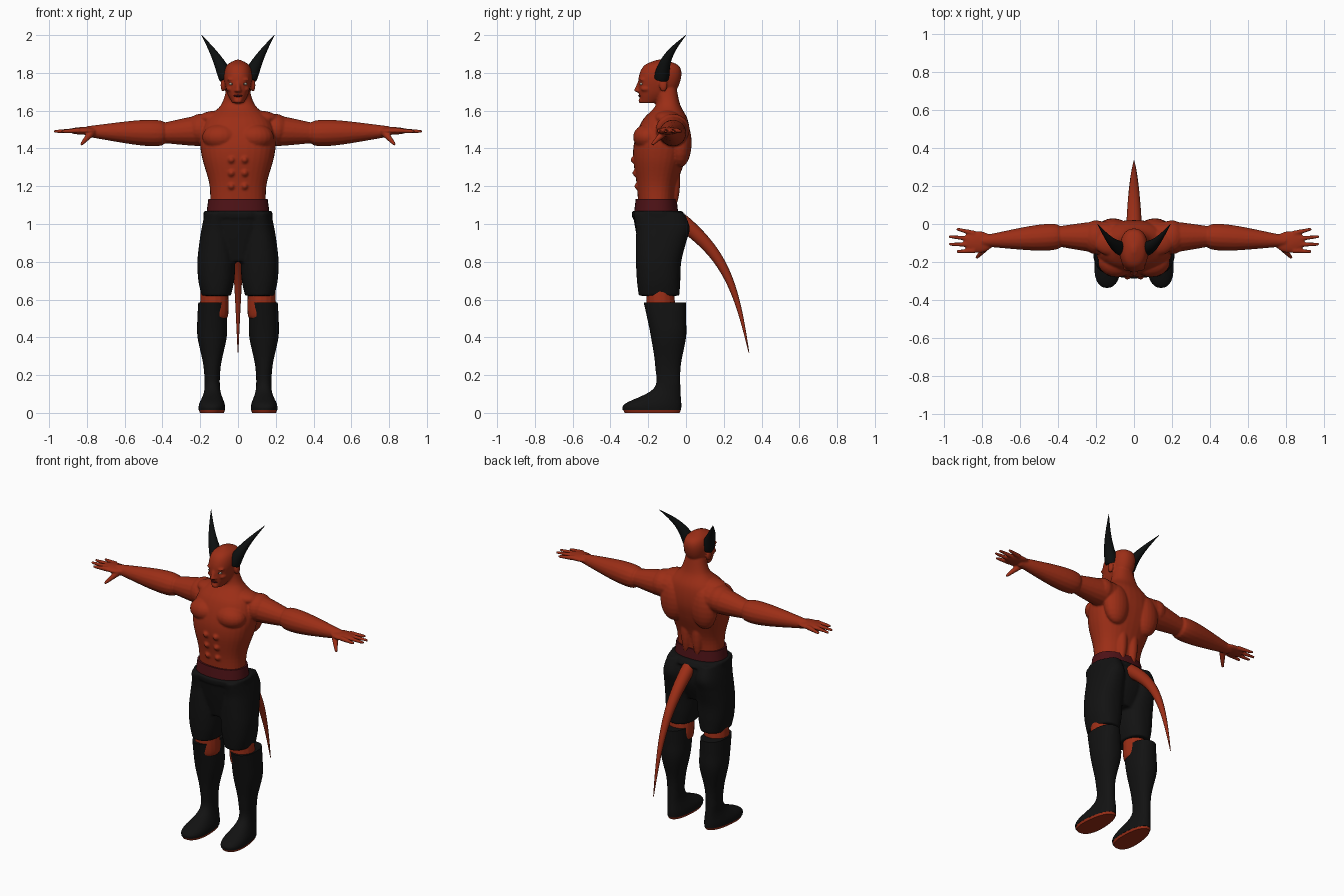
import bpy, bmesh, math
from mathutils import Vector, Matrix

cube = bpy.data.objects.get("Cube")
if cube:
    bpy.data.objects.remove(cube)


def material(name, red, green, blue):
    mat = bpy.data.materials.new(name)
    mat.use_nodes = True
    mat.diffuse_color = (red, green, blue, 1)
    shader = mat.node_tree.nodes["Principled BSDF"]
    shader.inputs["Base Color"].default_value = (red, green, blue, 1)
    shader.inputs["Roughness"].default_value = 0.7
    return mat


skin_red = material("red skin", red=.33, green=.027, blue=.008)
cloth_black = material("black cloth", red=.006, green=.006, blue=.006)
horn_black = material("dark horn", red=.004, green=.005, blue=.005)
belt_red = material("dark red belt", red=.075, green=.006, blue=.008)
eye_pale = material("pale eye", red=.4, green=.34, blue=.27)
iris_brown = material("dark iris", red=.03, green=.02, blue=.015)


def spline(rows, steps=6):
    """Smoothly interpolate rows of numbers."""
    result = []
    for i in range(len(rows) - 1):
        before, after = rows[max(i - 1, 0)], rows[min(i + 2, len(rows) - 1)]
        for j in range(steps):
            t = j / steps
            result.append([
                q + t / 2 * (r - p + t * (2 * p - 5 * q + 4 * r - s + t * (3 * (q - r) + s - p)))
                for p, q, r, s in zip(before, rows[i], rows[i + 1], after)])
    return result + [rows[-1]]


def bridge(bm, rings):
    """Join rings of points into a closed tube."""
    loops = [[bm.verts.new(point) for point in ring] for ring in rings]
    for lower, upper in zip(loops, loops[1:]):
        for i in range(len(lower)):
            bm.faces.new((lower[i - 1], lower[i], upper[i], upper[i - 1]))
    bm.faces.new(loops[0][::-1])
    bm.faces.new(loops[-1])


def circle(count):
    return [(math.cos(math.tau * i / count), math.sin(math.tau * i / count)) for i in range(count)]


def loft(bm, rows, x=0, squareness=.87):
    """Upright form from rows of (height, half width, front, back)."""
    rings = []
    for z, half, front, back in spline(rows):
        middle, depth = (front + back) / 2, (back - front) / 2
        rings.append([(x + half * math.copysign(abs(c) ** squareness, c),
                       middle + depth * math.copysign(abs(s) ** squareness, s), z)
                      for c, s in circle(32)])
    bridge(bm, rings)


def limb(bm, start, end, radius, tip_radius, bulge=0, bend=(0, 0, 0), steps=20):
    """Tapered round limb, bulging near its start and bowed along bend."""
    start, end, bend = Vector(start), Vector(end), Vector(bend)
    rings = []
    for i in range(steps + 1):
        t = i / steps
        centre = start.lerp(end, t) + bend * math.sin(math.pi * t)
        along = end - start + bend * math.pi * math.cos(math.pi * t)
        side = along.cross(Vector((.5, 1, 0))).normalized()
        up = side.cross(along).normalized()
        size = radius + (tip_radius - radius) * t + bulge * math.sin(math.pi * math.sqrt(t))
        rings.append([centre + size * (c * side + s * up) for c, s in circle(16)])
    bridge(bm, rings)


def blob(bm, centre, radii):
    matrix = Matrix.Translation(centre) @ Matrix.Diagonal((*radii, 1))
    bmesh.ops.create_uvsphere(bm, u_segments=20, v_segments=12, radius=1, matrix=matrix)


def mirror(bm):
    copy = bmesh.ops.duplicate(bm, geom=bm.verts[:] + bm.edges[:] + bm.faces[:])["geom"]
    for item in copy:
        if isinstance(item, bmesh.types.BMVert):
            item.co.x *= -1


def finish(bm, name, mat, voxel=0):
    """Make the object, fusing overlapping forms when a voxel size is given."""
    bmesh.ops.recalc_face_normals(bm, faces=bm.faces[:])
    mesh = bpy.data.meshes.new(name)
    bm.to_mesh(mesh)
    bm.free()
    mesh.materials.append(mat)
    ob = bpy.data.objects.new(name, mesh)
    bpy.context.collection.objects.link(ob)
    bpy.ops.object.select_all(action="DESELECT")
    ob.select_set(True)
    bpy.context.view_layer.objects.active = ob
    bpy.ops.object.shade_smooth_by_angle(angle=math.radians(45))
    if voxel:
        fuse = ob.modifiers.new("fuse", "REMESH")
        fuse.mode = "VOXEL"
        fuse.voxel_size = voxel
        fuse.use_smooth_shade = True
        soften = ob.modifiers.new("soften", "SMOOTH")
        soften.iterations = 3


# Arms and hands
body = bmesh.new()
limb(body, start=(.1, -.07, 1.5), end=(.42, -.065, 1.48), radius=.065, tip_radius=.05, bulge=.022)
limb(body, start=(.38, -.065, 1.48), end=(.8, -.09, 1.49), radius=.05, tip_radius=.028, bulge=.025)
blob(body, centre=(.82, -.095, 1.493), radii=(.08, .058, .02))
for finger in range(4):
    spread = finger - 1.5
    limb(body, start=(.84, -.095 - .03 * spread, 1.495),
         end=(.98 - .02 * spread ** 2, -.086 - .04 * spread, 1.49), radius=.015, tip_radius=.008)
limb(body, start=(.77, -.11, 1.49), end=(.83, -.18, 1.42), radius=.022, tip_radius=.008)

# Shoulder, chest and back muscles
blob(body, centre=(.2, -.07, 1.5), radii=(.075, .09, .083))
blob(body, centre=(.09, -.2, 1.46), radii=(.1, .08, .07))
blob(body, centre=(.11, -.1, 1.56), radii=(.1, .07, .04))
blob(body, centre=(.11, -.03, 1.43), radii=(.085, .06, .13))
blob(body, centre=(.04, -.07, 1.24), radii=(.035, .04, .16))
for row in range(3):
    blob(body, centre=(.035, -.19 - .01 * row, 1.2 + .07 * row), radii=(.033, .085, .034))

# Ears, brows, cheeks and knees
blob(body, centre=(.08, -.12, 1.735), radii=(.012, .022, .035))
blob(body, centre=(.032, -.228, 1.765), radii=(.028, .02, .009))
blob(body, centre=(.04, -.21, 1.715), radii=(.022, .03, .015))
blob(body, centre=(.01, -.255, 1.706), radii=(.01, .012, .008))
limb(body, start=(.125, -.13, .5), end=(.125, -.14, .7), radius=.065, tip_radius=.07, bulge=.01)
mirror(body)

# Torso, head, nose and chin
loft(body, [(1.05, .15, -.25, -.06), (1.2, .15, -.26, -.05), (1.35, .19, -.28, 0), (1.45, .2, -.27, .02),
            (1.55, .17, -.23, .01), (1.63, .09, -.16, -.03), (1.72, .06, -.16, -.05)])
loft(body, [(1.64, .03, -.24, -.16), (1.7, .06, -.25, -.06), (1.78, .075, -.25, -.025),
            (1.84, .06, -.22, -.04), (1.87, .01, -.15, -.12)])
limb(body, start=(0, -.24, 1.765), end=(0, -.265, 1.7), radius=.009, tip_radius=.013)
blob(body, centre=(0, -.238, 1.652), radii=(.022, .014, .014))
finish(body, "body", skin_red, voxel=.006)

# Tail
tail = bmesh.new()
limb(tail, start=(0, -.03, 1.02), end=(0, .333, .32), radius=.04, tip_radius=.002,
     bulge=.004, bend=(0, .055, .08))
finish(tail, "tail", skin_red)

# Horns
horns = bmesh.new()
limb(horns, start=(.06, -.13, 1.77), end=(.193, 0, 2), radius=.038, tip_radius=.001,
     bulge=.005, bend=(-.01, -.03, 0))
mirror(horns)
finish(horns, "horns", horn_black)

# Eyes, irises and lips
for name, mat, centre, radii in (
        ("eyes", eye_pale, (.032, -.235, 1.742), (.016, .01, .008)),
        ("irises", iris_brown, (.031, -.243, 1.742), (.005, .003, .006))):
    pair = bmesh.new()
    blob(pair, centre, radii)
    mirror(pair)
    finish(pair, name, mat)
lips = bmesh.new()
blob(lips, centre=(0, -.244, 1.679), radii=(.023, .009, .006))
finish(lips, "lips", belt_red)

# Belt
belt = bmesh.new()
loft(belt, [(1.05, .168, -.276, -.04), (1.133, .157, -.266, -.05)])
finish(belt, "belt", belt_red)

# Shorts: two legs, the hips and a waistband
shorts = bmesh.new()
loft(shorts, [(.62, .077, -.25, -.035), (.7, .095, -.26, -.03), (.8, .1, -.265, -.025),
              (.9, .09, -.265, 0), (.98, .077, -.265, .02), (1.06, .06, -.28, -.01)], x=.115)
mirror(shorts)
loft(shorts, [(.8, .1, -.23, -.06), (.93, .15, -.26, -.01), (1.07, .175, -.285, -.02)])
loft(shorts, [(1.035, .182, -.286, 0), (1.07, .183, -.288, -.02)])
finish(shorts, "shorts", cloth_black, voxel=.008)


# Boots and soles
def footwear(name, mat, rows):
    bm = bmesh.new()
    loft(bm, rows, x=.137)
    for v in bm.verts:  # wider toes, narrower heel
        toe = max(0, min(1, (.15 - v.co.z) * 12)) * (-.18 - v.co.y) * 6
        v.co.x += (v.co.x - .137) * toe * .17 + .006 * toe
    mirror(bm)
    finish(bm, name, mat)


footwear("boots", cloth_black, [
    (.014, .068, -.335, -.026), (.05, .066, -.32, -.025), (.13, .042, -.17, -.03), (.25, .046, -.163, -.028),
    (.4, .077, -.185, 0), (.5, .078, -.205, 0), (.585, .073, -.224, 0)])
footwear("soles", skin_red, [(0, .062, -.325, -.034), (.016, .068, -.333, -.027)])
